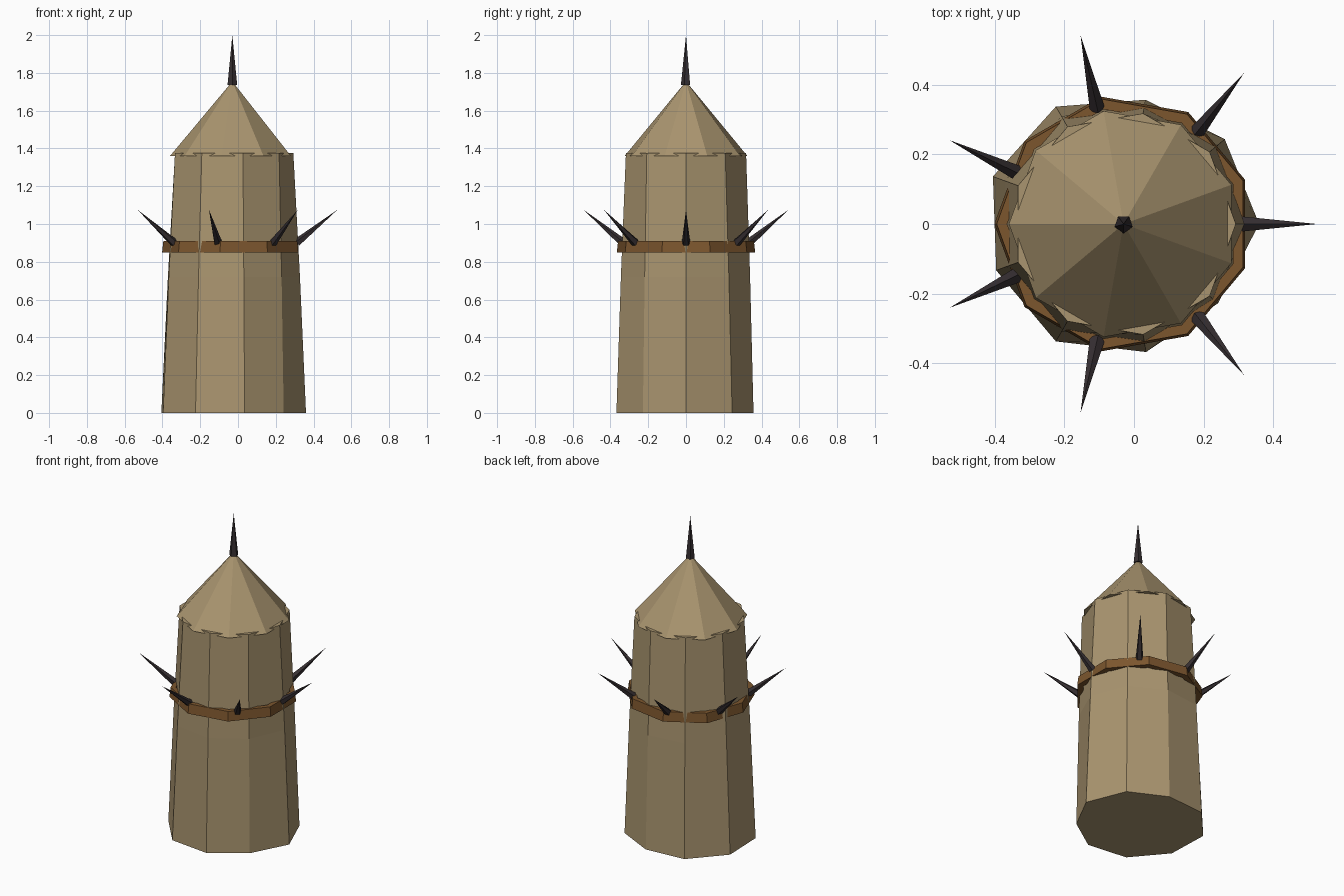
import bpy, bmesh, math
from mathutils import Vector

if "Cube" in bpy.data.objects:
    bpy.data.objects.remove(bpy.data.objects["Cube"])

CX = -0.03  # tower axis, slightly left of the origin


def material(name, rgb):
    m = bpy.data.materials.new(name)
    m.diffuse_color = (*rgb, 1.0)
    m.use_nodes = True
    m.node_tree.nodes["Principled BSDF"].inputs["Base Color"].default_value = m.diffuse_color
    return m


STONE = material("tan_stone", (0.40, 0.30, 0.16))
BAND = material("brown_band", (0.20, 0.092, 0.027))
IRON = material("dark_iron", (0.036, 0.028, 0.031))


def finish(name, bm, mat):
    bmesh.ops.recalc_face_normals(bm, faces=bm.faces)
    me = bpy.data.meshes.new(name)
    bm.to_mesh(me)
    bm.free()
    me.materials.append(mat)
    ob = bpy.data.objects.new(name, me)
    bpy.context.collection.objects.link(ob)
    return ob


def polygon_ring(bm, radii, z, turn=0.0):
    n = len(radii)
    return [bm.verts.new((CX + r * math.cos(turn + i * math.tau / n),
                          r * math.sin(turn + i * math.tau / n), z))
            for i, r in enumerate(radii)]


def bridge(bm, a, b):
    n = len(a)
    for i in range(n):
        j = (i + 1) % n
        bm.faces.new((a[i], a[j], b[j], b[i]))


def spike(name, base, tip, radius):
    base, tip = Vector(base), Vector(tip)
    axis = tip - base
    bm = bmesh.new()
    bmesh.ops.create_cone(bm, cap_ends=True, segments=5, radius1=radius,
                          radius2=0, depth=axis.length)
    bmesh.ops.remove_doubles(bm, verts=bm.verts, dist=1e-5)
    ob = finish(name, bm, IRON)
    ob.rotation_mode = 'QUATERNION'
    ob.rotation_quaternion = axis.to_track_quat('Z', 'Y')
    ob.location = (base + tip) / 2


# Nine-sided tapering body with a slightly uneven, hand-cut foot
bm = bmesh.new()
foot = [0.39, 0.38, 0.363, 0.39, 0.40, 0.39, 0.39, 0.374, 0.355]
rings = [polygon_ring(bm, foot, 0),
         polygon_ring(bm, [0.5 * r + 0.163 for r in foot], 0.72),
         polygon_ring(bm, [0.323] * 9, 1.375)]
for a, b in zip(rings, rings[1:]):
    bridge(bm, a, b)
bm.faces.new(rings[0])
bm.faces.new(rings[-1])
finish("tower_body", bm, STONE)

# Pointed roof, turned half a side against the body
HALF = math.pi / 9
bm = bmesh.new()
eave = polygon_ring(bm, [0.33] * 9, 1.36, HALF)
apex = bm.verts.new((CX, 0, 1.755))
for i in range(9):
    bm.faces.new((eave[i], eave[(i + 1) % 9], apex))
bm.faces.new(eave)
finish("roof", bm, STONE)

# Hollow band around the body
bm = bmesh.new()
loops = [polygon_ring(bm, [r] * 9, z, HALF)
         for r, z in ((0.372, 0.85), (0.365, 0.91), (0.335, 0.91), (0.335, 0.85))]
for k in range(4):
    bridge(bm, loops[k], loops[(k + 1) % 4])
finish("band", bm, BAND)

# Seven spikes leaning outward from the band
for i in range(7):
    a = i * math.tau / 7
    c, s = math.cos(a), math.sin(a)
    spike(f"band_spike_{i + 1}", (CX + 0.342 * c, 0.342 * s, 0.9),
          (CX + 0.556 * c, 0.556 * s, 1.075), 0.023)

# Roof finial
spike("roof_spike", (CX, 0, 1.735), (CX, 0, 2.0), 0.027)
